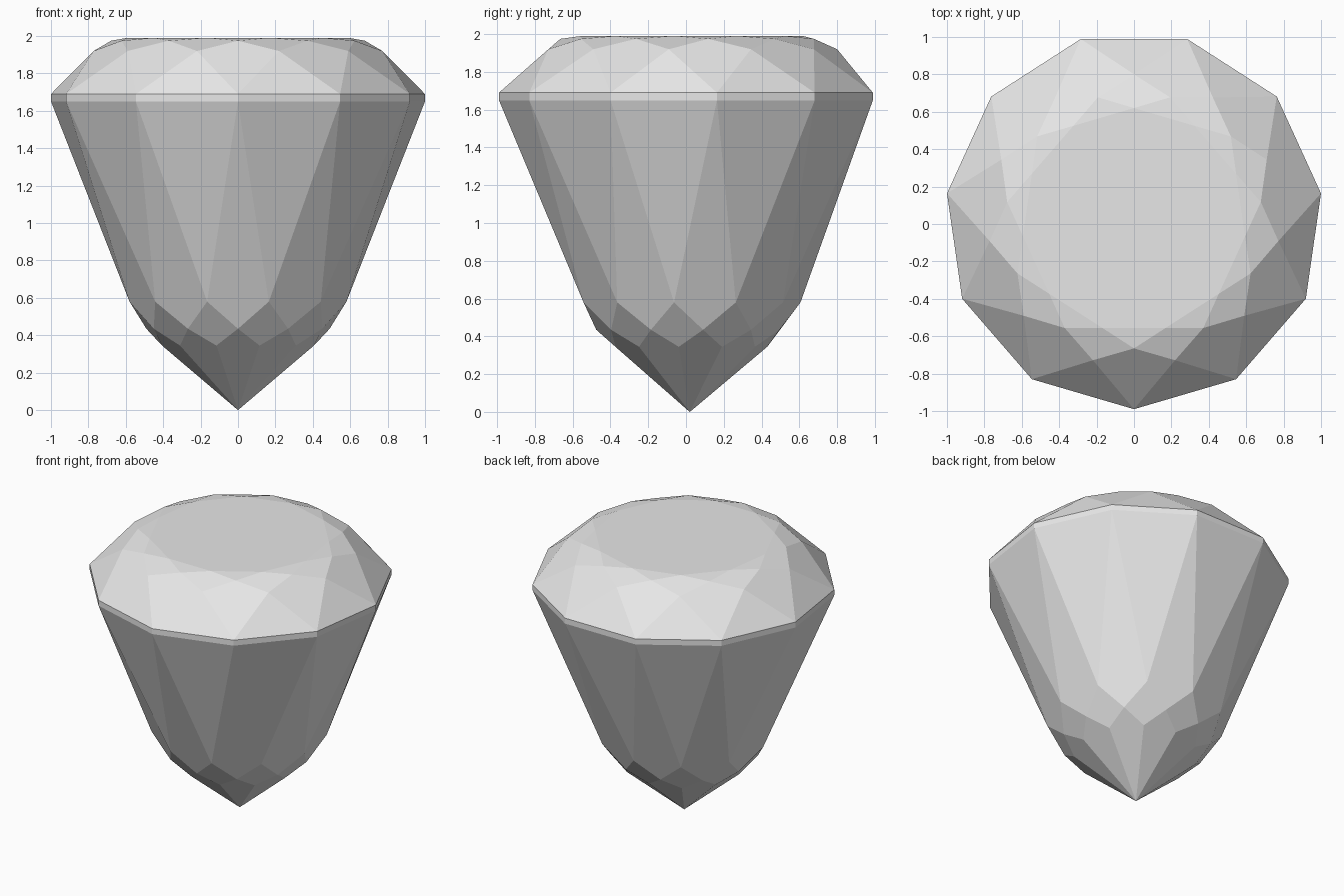
import bpy, bmesh
from math import sin, cos, pi

cube = bpy.data.objects.get("Cube")
if cube:
    bpy.data.objects.remove(cube, do_unlink=True)

SIDES = 11
STEP = 2 * pi / SIDES
CENTRE_Y = 0.02

bm = bmesh.new()


def ring(radius, z, half=0):
    """Ring of corners, the first facing the front; half turns it half a step."""
    angles = [(i + half / 2) * STEP for i in range(SIDES)]
    return [bm.verts.new((radius * sin(a), CENTRE_Y - radius * cos(a), z)) for a in angles]


# Rings from the tip up to the table
tip = bm.verts.new((0, CENTRE_Y, 0))
tip_ring = ring(0.41, 0.345, half=1)
lower_ring = ring(0.495, 0.435)
pavilion_ring = ring(0.586, 0.58, half=1)
girdle_low = ring(1.01, 1.65)
girdle_high = ring(1.01, 1.69)
crown_ring = ring(0.78, 1.92, half=1)
star_ring = ring(0.685, 1.975)
table_ring = ring(0.60, 1.99, half=1)

# Facets, repeated around the stone
for i in range(SIDES):
    n = (i + 1) % SIDES
    p = i - 1
    facets = [
        # Pavilion
        (tip, tip_ring[p], lower_ring[i], tip_ring[i]),
        (tip_ring[i], lower_ring[i], pavilion_ring[i], lower_ring[n]),
        (lower_ring[i], pavilion_ring[p], girdle_low[i], pavilion_ring[i]),
        (pavilion_ring[i], girdle_low[i], girdle_low[n]),
        # Girdle
        (girdle_low[i], girdle_low[n], girdle_high[n], girdle_high[i]),
        # Crown
        (girdle_high[i], girdle_high[n], crown_ring[i]),
        (girdle_high[i], crown_ring[i], star_ring[i], crown_ring[p]),
        (crown_ring[i], star_ring[n], table_ring[i], star_ring[i]),
        (star_ring[i], table_ring[i], table_ring[p]),
    ]
    for facet in facets:
        bm.faces.new(facet)

# Flat table on top
bm.faces.new(table_ring)
bmesh.ops.recalc_face_normals(bm, faces=bm.faces)

mesh = bpy.data.meshes.new("cut_gem")
bm.to_mesh(mesh)
bm.free()
gem = bpy.data.objects.new("cut_gem", mesh)
bpy.context.collection.objects.link(gem)

# Pale grey stone
colour = (0.8, 0.8, 0.8, 1)
stone = bpy.data.materials.new("pale_grey")
stone.use_nodes = True
stone.diffuse_color = colour
stone.node_tree.nodes["Principled BSDF"].inputs["Base Color"].default_value = colour
mesh.materials.append(stone)
